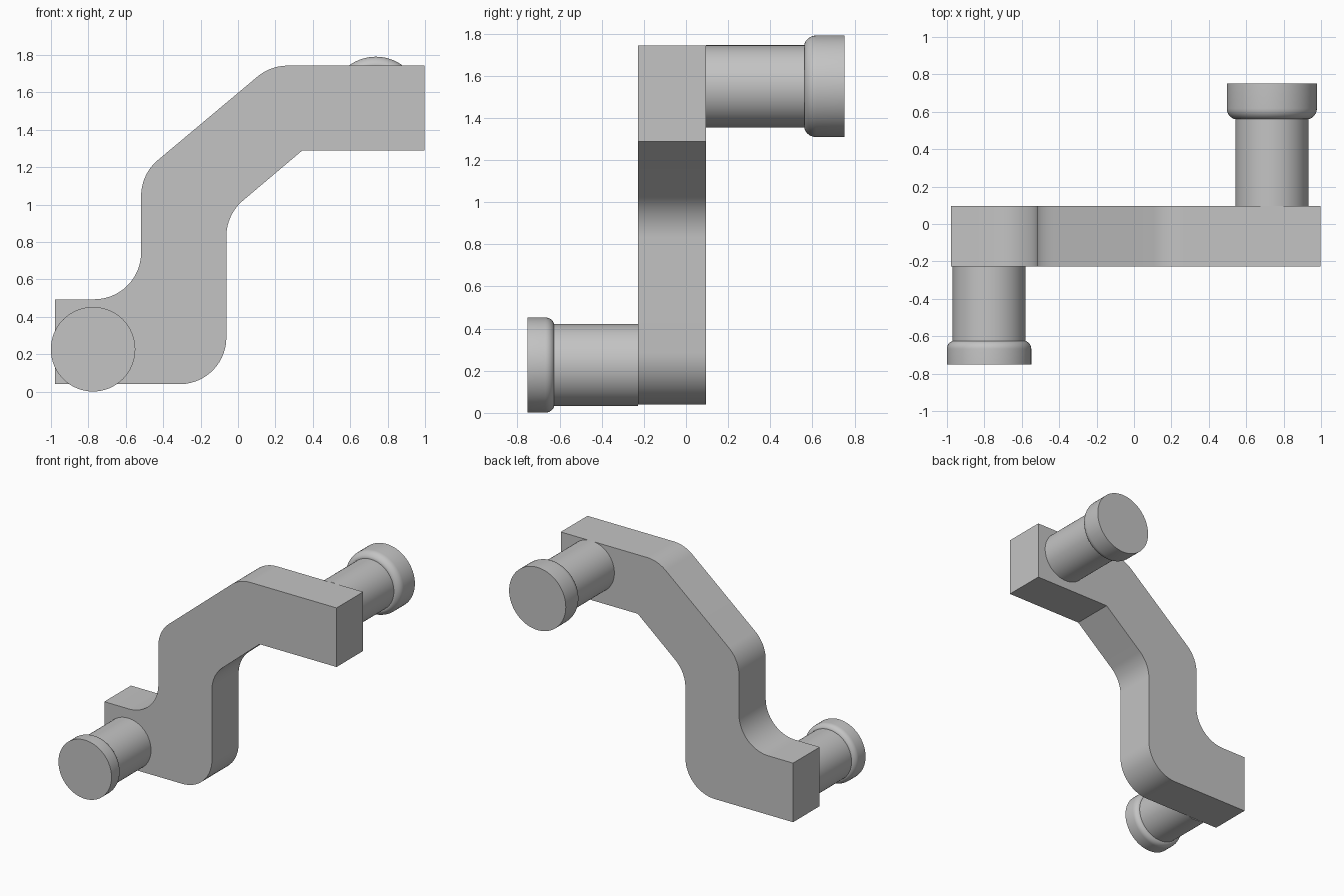
import bpy, bmesh, math
from mathutils import Vector, Matrix

if "Cube" in bpy.data.objects:
    bpy.data.objects.remove(bpy.data.objects["Cube"])

grey = bpy.data.materials.new("plain grey")
grey.diffuse_color = (0.55, 0.55, 0.55, 1)
grey.use_nodes = True
grey.node_tree.nodes["Principled BSDF"].inputs["Base Color"].default_value = grey.diffuse_color

FRONT, BACK = -0.228, 0.096   # arm faces along y


def finish(name, bm):
    bmesh.ops.recalc_face_normals(bm, faces=bm.faces)
    mesh = bpy.data.meshes.new(name)
    bm.to_mesh(mesh)
    bm.free()
    mesh.materials.append(grey)
    obj = bpy.data.objects.new(name, mesh)
    bpy.context.collection.objects.link(obj)
    bpy.ops.object.select_all(action='DESELECT')
    bpy.context.view_layer.objects.active = obj
    obj.select_set(True)
    bpy.ops.object.shade_smooth_by_angle(angle=math.radians(30))
    return obj


def fillet(prev, corner, nxt, radius, steps=14):
    """Arc points that round one corner of a 2D outline."""
    if radius == 0:
        return [corner]
    a, b = (prev - corner).normalized(), (nxt - corner).normalized()
    half = a.angle(b) / 2
    centre = corner + (a + b).normalized() * (radius / math.sin(half))
    start = corner + a * (radius / math.tan(half)) - centre
    end = corner + b * (radius / math.tan(half)) - centre
    sweep = math.pi - 2 * half
    return [centre + (start * math.sin(sweep * (1 - i / steps))
                      + end * math.sin(sweep * i / steps)) / math.sin(sweep)
            for i in range(steps + 1)]


# Bent arm: rounded outline (x, z, corner radius) extruded along y
outline = [(-0.978, 0.04, 0), (-0.062, 0.04, 0.25), (-0.062, 0.947, 0.25),
           (0.343, 1.289, 0), (0.998, 1.289, 0), (0.998, 1.743, 0),
           (0.174, 1.743, 0.25), (-0.518, 1.163, 0.25),
           (-0.518, 0.494, 0.25), (-0.978, 0.494, 0)]
corners = [Vector((x, z)) for x, z, r in outline]
points = []
for i, (x, z, r) in enumerate(outline):
    points += fillet(corners[i - 1], corners[i], corners[(i + 1) % len(corners)], r)

bm = bmesh.new()
face = bm.faces.new([bm.verts.new((p.x, FRONT, p.y)) for p in points])
extruded = bmesh.ops.extrude_face_region(bm, geom=[face])
moved = [v for v in extruded["geom"] if isinstance(v, bmesh.types.BMVert)]
bmesh.ops.translate(bm, verts=moved, vec=(0, BACK - FRONT, 0))
finish("bent_arm", bm)


def pin(name, x, z, y_root, direction, shaft_r, head_r, head_start, tip, rounding):
    """Round pin with a wider head whose inner rim is rounded; lengths run along y."""
    profile = [(0, 0), (shaft_r, 0)]
    for i in range(9):
        t = math.pi / 2 * i / 8
        r = head_r - rounding * (1 - math.sin(t))
        d = head_start + rounding * (1 - math.cos(t))
        if r >= shaft_r:
            if len(profile) == 2:
                profile.append((shaft_r, d))
            profile.append((r, d))
    profile += [(head_r, tip), (0, tip)]
    bm = bmesh.new()
    verts = [bm.verts.new((x + r, y_root + direction * d, z)) for r, d in profile]
    edges = [bm.edges.new(pair) for pair in zip(verts, verts[1:])]
    bmesh.ops.spin(bm, geom=verts + edges, cent=(x, 0, z), axis=(0, 1, 0),
                   angle=math.tau, steps=64)
    bmesh.ops.remove_doubles(bm, verts=bm.verts, dist=0.0001)
    finish(name, bm)


# Lower pin faces forward, upper pin faces back with a larger head
pin("front_pin", -0.775, 0.227, FRONT, -1, 0.195, 0.226, 0.395, 0.524, 0.045)
pin("back_pin", 0.737, 1.55, BACK, 1, 0.195, 0.241, 0.462, 0.656, 0.06)
